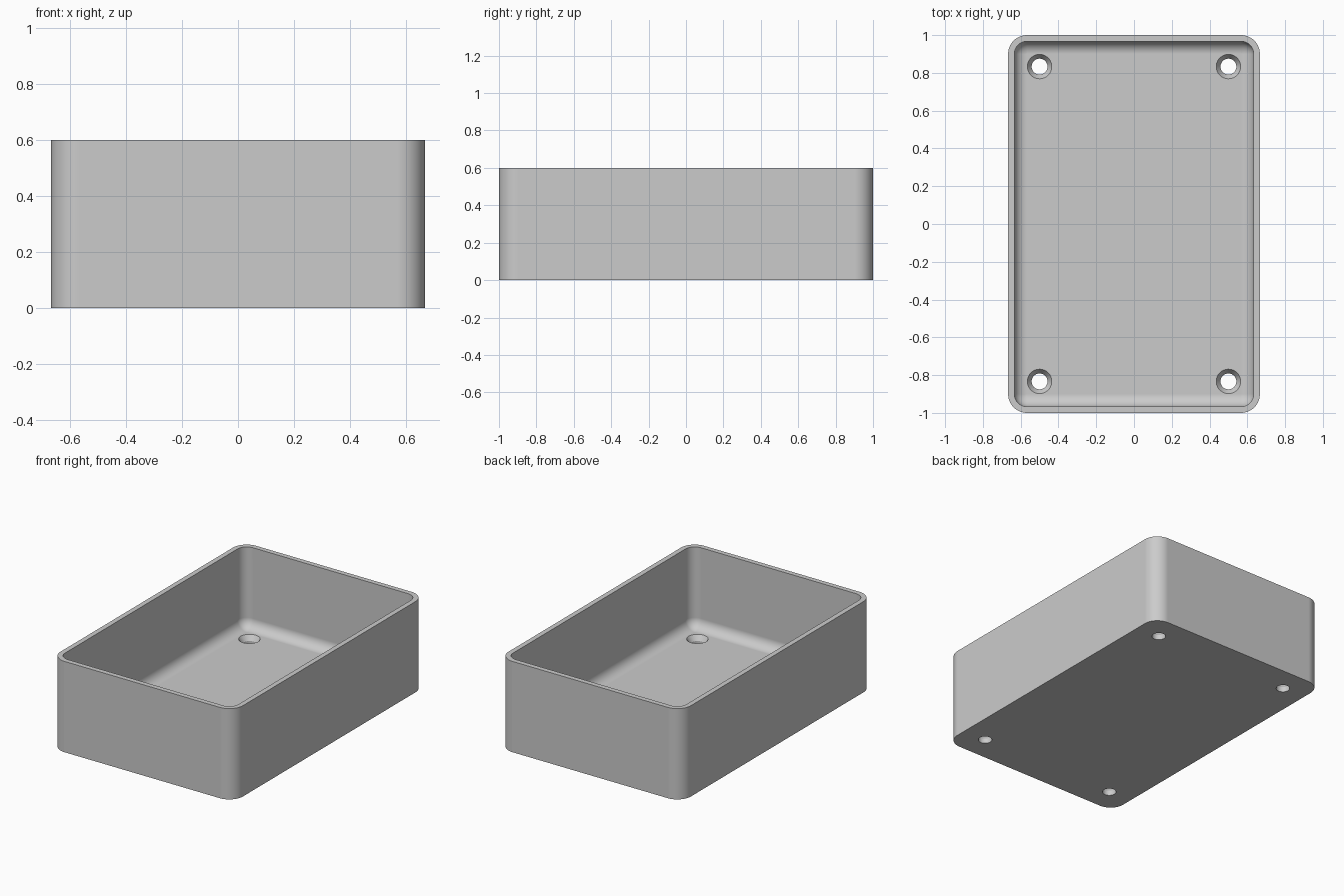
import bpy
import bmesh
from math import sin, cos, pi

if "Cube" in bpy.data.objects:
    bpy.data.objects.remove(bpy.data.objects["Cube"], do_unlink=True)

HALF_X, HALF_Y, HEIGHT = 2 / 3, 1.0, 0.6
WALL, FLOOR, CORNER = 1 / 30, 1 / 15, 0.1
FILLET = CORNER - WALL
STEPS = 10

grey = bpy.data.materials.new("light_grey_plastic")
grey.use_nodes = True
grey.diffuse_color = (0.6, 0.6, 0.6, 1)
grey.node_tree.nodes["Principled BSDF"].inputs["Base Color"].default_value = grey.diffuse_color


def rounded_ring(bm, inset, z):
    """Rounded rectangle of vertices, inset from the outer outline."""
    radius = max(CORNER - inset, 0)
    cx, cy = HALF_X - CORNER, HALF_Y - CORNER
    verts = []
    for q, (sx, sy) in enumerate([(1, 1), (-1, 1), (-1, -1), (1, -1)]):
        for i in range(STEPS + 1):
            a = (q + i / STEPS) * pi / 2
            verts.append(bm.verts.new((sx * cx + radius * cos(a), sy * cy + radius * sin(a), z)))
    return verts


def circle_ring(bm, x, y, radius, z, sides=48):
    return [bm.verts.new((x + radius * cos(2 * pi * i / sides),
                          y + radius * sin(2 * pi * i / sides), z)) for i in range(sides)]


def loft(bm, rings):
    """Skin consecutive rings and cap both ends."""
    for low, high in zip(rings, rings[1:]):
        n = len(low)
        for i in range(n):
            j = (i + 1) % n
            bm.faces.new((low[i], low[j], high[j], high[i]))
    bm.faces.new(rings[0][::-1])
    bm.faces.new(rings[-1])


def finish(bm, name):
    bmesh.ops.remove_doubles(bm, verts=bm.verts, dist=1e-5)
    bmesh.ops.recalc_face_normals(bm, faces=bm.faces)
    mesh = bpy.data.meshes.new(name)
    bm.to_mesh(mesh)
    bm.free()
    mesh.materials.append(grey)
    obj = bpy.data.objects.new(name, mesh)
    bpy.context.collection.objects.link(obj)
    return obj


# Open tray: outer wall, rim, inner wall, then the fillet down to the floor
bm = bmesh.new()
profile = [(0, 0), (0, HEIGHT), (WALL, HEIGHT)]
for i in range(STEPS + 1):
    a = i / STEPS * pi / 2
    profile.append((WALL + FILLET * (1 - cos(a)), FLOOR + FILLET * (1 - sin(a))))
loft(bm, [rounded_ring(bm, inset, z) for inset, z in profile])
tray = finish(bm, "tray")

# Countersunk screw holes in the four corners
bm = bmesh.new()
for sx in (-1, 1):
    for sy in (-1, 1):
        x, y = sx * 0.5, sy * 5 / 6
        loft(bm, [circle_ring(bm, x, y, r, z) for r, z in
                  [(0.042, -0.05), (0.042, 0.033), (0.0655, 0.068), (0.0655, 0.1)]])
cutter = finish(bm, "screw_hole_cutter")
cutter.hide_render = True

cut = tray.modifiers.new("screw_holes", "BOOLEAN")
cut.operation = "DIFFERENCE"
cut.solver = "EXACT"
cut.object = cutter

bpy.ops.object.select_all(action="DESELECT")
tray.select_set(True)
bpy.context.view_layer.objects.active = tray
bpy.ops.object.modifier_apply(modifier=cut.name)
bpy.data.objects.remove(cutter, do_unlink=True)

# Smooth rounded corners, crisp rims, flat large faces
bpy.ops.object.shade_smooth_by_angle(angle=pi / 6)
weighted = tray.modifiers.new("flat_faces", "WEIGHTED_NORMAL")
weighted.keep_sharp = True
